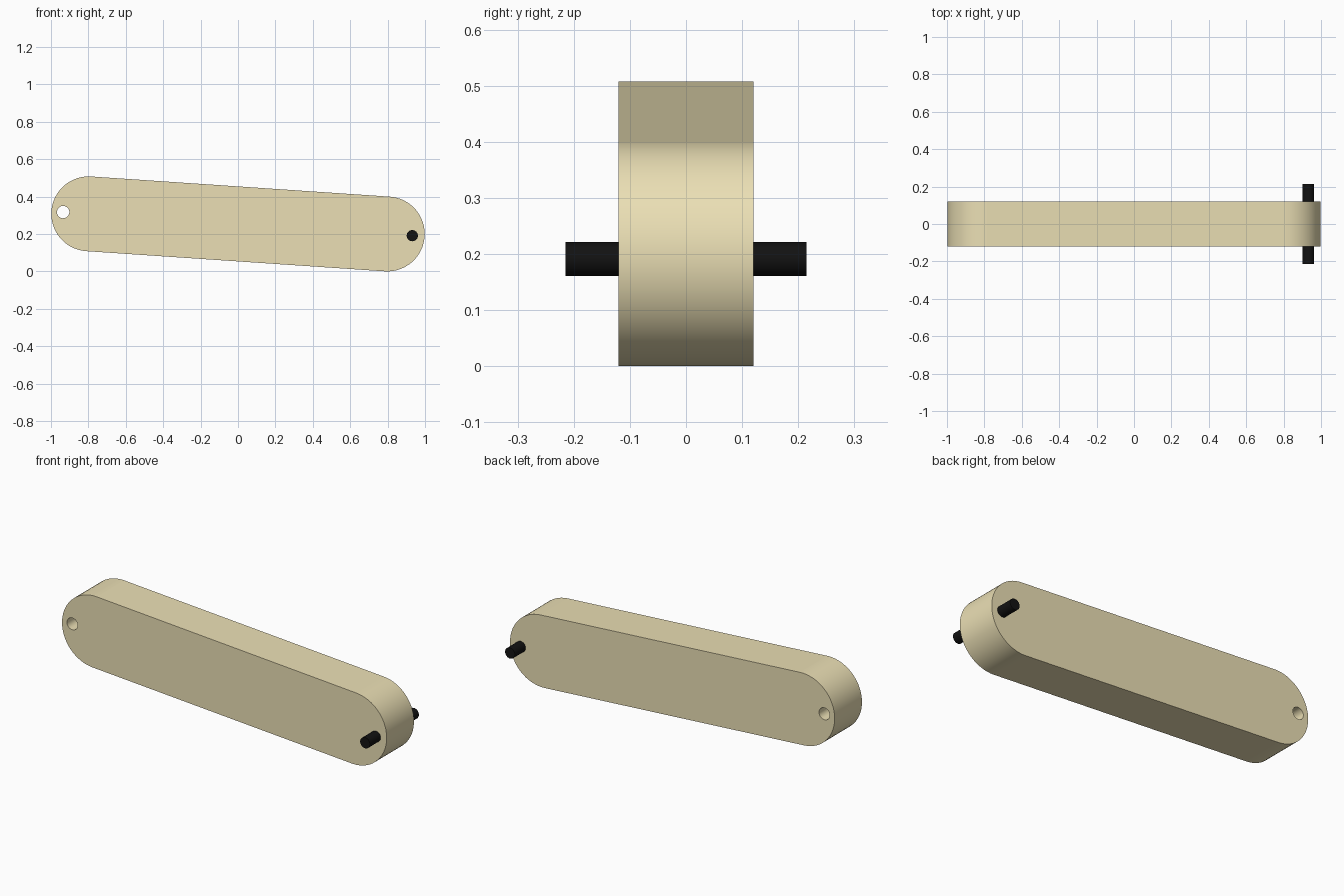
import bpy, bmesh
from math import atan2, cos, sin, pi
from mathutils import Matrix

if "Cube" in bpy.data.objects:
    bpy.data.objects.remove(bpy.data.objects["Cube"])

HALF_LEN, RADIUS, HALF_WIDTH, MID_Z = 0.8, 0.2, 0.12, 0.254
TILT = Matrix.Translation((0, 0, MID_Z)) @ Matrix.Rotation(atan2(0.108, 1.6), 4, 'Y')


def material(name, colour):
    m = bpy.data.materials.new(name)
    m.diffuse_color = (*colour, 1)
    m.use_nodes = True
    m.node_tree.nodes["Principled BSDF"].inputs["Base Color"].default_value = m.diffuse_color
    return m


tan = material("tan", (0.83, 0.74, 0.46))
black = material("black", (0.006, 0.006, 0.006))


def extrude_profile(name, points, half_width, mat):
    """Solid from an xz profile, extruded along y and tilted with the link."""
    bm = bmesh.new()
    face = bm.faces.new([bm.verts.new((x, -half_width, z)) for x, z in points])
    new = bmesh.ops.extrude_face_region(bm, geom=[face])["geom"]
    bmesh.ops.translate(bm, vec=(0, 2 * half_width, 0),
                        verts=[v for v in new if isinstance(v, bmesh.types.BMVert)])
    bmesh.ops.recalc_face_normals(bm, faces=bm.faces)
    mesh = bpy.data.meshes.new(name)
    bm.to_mesh(mesh)
    bm.free()
    mesh.materials.append(mat)
    obj = bpy.data.objects.new(name, mesh)
    obj.matrix_world = TILT
    bpy.context.collection.objects.link(obj)
    return obj


def arc(cx, r, start, sweep, n):
    return [(cx + r * cos(start + sweep * i / n), r * sin(start + sweep * i / n))
            for i in range(n + 1)]


def circle(cx, r, n=32):
    return arc(cx, r, 0, 2 * pi, n)[:-1]


# straight bar
bar = extrude_profile("bar", [(-HALF_LEN, -RADIUS), (HALF_LEN, -RADIUS),
                              (HALF_LEN, RADIUS), (-HALF_LEN, RADIUS)], HALF_WIDTH, tan)

# rounded ends
pin_end = extrude_profile("pin_end", arc(HALF_LEN, RADIUS, -pi / 2, pi, 32), HALF_WIDTH, tan)
hole_end = extrude_profile("hole_end", arc(-HALF_LEN, RADIUS, pi / 2, pi, 32), HALF_WIDTH, tan)

# pin sticking out of both sides
pin = extrude_profile("pin", circle(0.934, 0.03), 0.215, black)

# through hole in the other end
cutter = extrude_profile("hole_cutter", circle(-0.937, 0.033), 0.3, tan)
cutter.hide_render = True
cutter.hide_set(True)
cut = hole_end.modifiers.new("hole", 'BOOLEAN')
cut.operation, cut.solver, cut.object = 'DIFFERENCE', 'EXACT', cutter
bpy.context.view_layer.update()
cut_mesh = bpy.data.meshes.new_from_object(
    hole_end.evaluated_get(bpy.context.evaluated_depsgraph_get()))
hole_end.modifiers.clear()
hole_end.data = cut_mesh
bpy.data.objects.remove(cutter)

# smooth curves, crisp rims
bpy.ops.object.select_all(action='DESELECT')
for obj in (pin_end, hole_end, pin):
    obj.select_set(True)
bpy.context.view_layer.objects.active = pin
bpy.ops.object.shade_smooth_by_angle()
